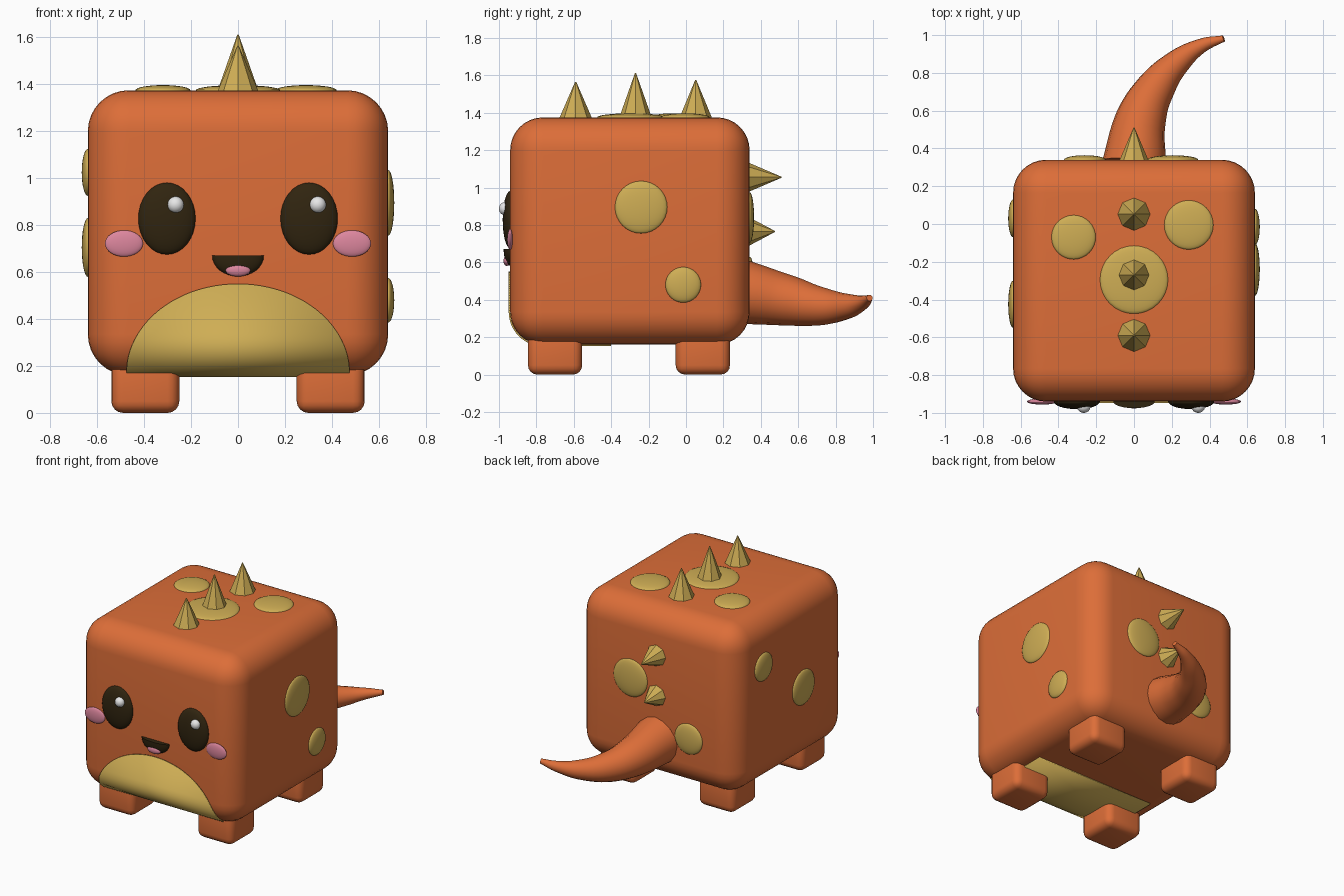
import bpy, bmesh, math
from mathutils import Matrix, Vector

cube = bpy.data.objects.get("Cube")
if cube:
    bpy.data.objects.remove(cube, do_unlink=True)


def material(name, rgb):
    m = bpy.data.materials.new(name)
    m.use_nodes = True
    m.diffuse_color = (*rgb, 1)
    bsdf = next(n for n in m.node_tree.nodes if n.type == 'BSDF_PRINCIPLED')
    bsdf.inputs["Base Color"].default_value = (*rgb, 1)
    return m


ORANGE = material("orange", (0.72, 0.155, 0.04))
TAN = material("tan", (0.62, 0.42, 0.09))
BROWN = material("dark brown", (0.03, 0.018, 0.005))
PINK = material("pink", (0.72, 0.24, 0.34))
WHITE = material("white", (0.85, 0.85, 0.85))


def finish(name, bm, mat, smooth=True):
    bmesh.ops.recalc_face_normals(bm, faces=bm.faces)
    me = bpy.data.meshes.new(name)
    bm.to_mesh(me)
    bm.free()
    me.materials.append(mat)
    ob = bpy.data.objects.new(name, me)
    bpy.context.collection.objects.link(ob)
    if smooth:
        bpy.ops.object.select_all(action='DESELECT')
        ob.select_set(True)
        bpy.context.view_layer.objects.active = ob
        bpy.ops.object.shade_smooth_by_angle(angle=math.radians(40))
    return ob


def rounded_box(name, lo, hi, radius, segments, mat):
    lo, hi = Vector(lo), Vector(hi)
    bm = bmesh.new()
    bmesh.ops.create_cube(bm, size=1, matrix=Matrix.Translation((lo + hi) / 2)
                          @ Matrix.Diagonal((*(hi - lo), 1)))
    bmesh.ops.bevel(bm, geom=bm.edges[:], offset=radius, segments=segments,
                    profile=0.5, affect='EDGES')
    return finish(name, bm, mat)


def ellipsoid(name, centre, radii, mat, cut_top=False):
    bm = bmesh.new()
    bmesh.ops.create_uvsphere(bm, u_segments=32, v_segments=16, radius=1)
    if cut_top:
        cut = bmesh.ops.bisect_plane(bm, geom=bm.verts[:] + bm.edges[:] + bm.faces[:],
                                     plane_co=(0, 0, 0), plane_no=(0, 0, 1), clear_outer=True)
        rim = [e for e in cut["geom_cut"] if isinstance(e, bmesh.types.BMEdge)]
        bmesh.ops.contextual_create(bm, geom=rim)
    bm.transform(Matrix.Translation(centre) @ Matrix.Diagonal((*radii, 1)))
    return finish(name, bm, mat)


def spike(name, base, direction, radius, length):
    turn = Vector((0, 0, 1)).rotation_difference(Vector(direction)).to_matrix().to_4x4()
    bm = bmesh.new()
    bmesh.ops.create_cone(bm, cap_ends=True, segments=8, radius1=radius, radius2=0.003,
                          depth=length, matrix=Matrix.Translation((0, 0, length / 2)))
    bm.transform(Matrix.Translation(base) @ turn)
    return finish(name, bm, TAN, smooth=False)


# Body and feet
FRONT, BACK, SIDE, BOTTOM, TOP = -0.94, 0.34, 0.64, 0.16, 1.375
rounded_box("body", (-SIDE, FRONT, BOTTOM), (SIDE, BACK, TOP), 0.175, 8, ORANGE)
for side, sx in (("left", 1), ("right", -1)):
    for end, y in (("front", -0.845), ("back", -0.055)):
        xs = sorted((sx * 0.25, sx * 0.54))
        rounded_box(f"{end}_{side}_foot", (xs[0], y, 0), (xs[1], y + 0.29, 0.25),
                    0.05, 4, ORANGE)

# Belly patch: an arch on the front that wraps under the body
profile = []
for i in range(25):
    a = math.pi / 2 * (1 - i / 24)
    profile.append((FRONT - 0.008, 0.335 + 0.215 * math.sin(a)))
for i in range(1, 13):
    a = math.pi / 2 * i / 12
    profile.append((-0.765 - 0.183 * math.cos(a), 0.335 - 0.183 * math.sin(a)))
profile.append((-0.40, BOTTOM - 0.008))
bm = bmesh.new()
previous = None
for y, z in profile:
    rise = max(0, (z - 0.17) / 0.38)
    w = max(0.004, 0.475 * math.sqrt(max(0, 1 - rise * rise)))
    row = [bm.verts.new((x, y, z)) for x in (-w, w)]
    if previous:
        bm.faces.new((previous[0], previous[1], row[1], row[0]))
    previous = row
belly = finish("belly_patch", bm, TAN)
shell = belly.modifiers.new("thickness", 'SOLIDIFY')
shell.thickness = 0.008

# Face
for side, sx in (("left", 1), ("right", -1)):
    ellipsoid(f"{side}_eye", (sx * 0.303, FRONT, 0.828), (0.122, 0.04, 0.153), BROWN)
    ellipsoid(f"{side}_eye_glint", (sx * 0.303 + 0.037, -0.968, 0.887),
              (0.035, 0.032, 0.035), WHITE)
    ellipsoid(f"{side}_cheek", (sx * 0.486, FRONT, 0.722), (0.081, 0.016, 0.056), PINK)
ellipsoid("mouth", (0, FRONT, 0.67), (0.11, 0.035, 0.088), BROWN, cut_top=True)
ellipsoid("tongue", (0, -0.958, 0.608), (0.053, 0.018, 0.027), PINK)

# Round spots, thin domes grouped by the face they sit on
for i, (x, y, r) in enumerate([(-0.32, -0.07, 0.117), (0.29, -0.005, 0.13), (0, -0.295, 0.18)]):
    ellipsoid(f"top_spot_{i + 1}", (x, y, TOP), (r, r, 0.022), TAN)
for i, (sx, y, z, r) in enumerate([(1, -0.24, 0.895, 0.14), (1, -0.015, 0.48, 0.095),
                                   (-1, 0.03, 1.025, 0.1), (-1, -0.425, 0.705, 0.125)]):
    ellipsoid(f"side_spot_{i + 1}", (sx * SIDE, y, z), (0.026, r, r), TAN)
for i, (x, z, r) in enumerate([(0.205, 0.84, 0.135), (-0.26, 0.52, 0.11)]):
    ellipsoid(f"back_spot_{i + 1}", (x, BACK, z), (r, 0.024, r), TAN)

# Spikes down the spine
for i, (y, tip) in enumerate([(-0.59, 1.565), (-0.27, 1.612), (0.052, 1.575)]):
    spike(f"top_spike_{i + 1}", (0, y, TOP - 0.01), (0, 0, 1), 0.09, tip - TOP + 0.01)
for i, (z, tip) in enumerate([(1.055, 0.51), (0.765, 0.475)]):
    spike(f"back_spike_{i + 1}", (0, BACK - 0.01, z), (0, 1, 0), 0.08, tip - BACK + 0.01)

# Tail: a tapered curve sweeping to the left
path = [(0, 0.31, 0.44, 0.17), (0.035, 0.55, 0.395, 0.135), (0.115, 0.72, 0.365, 0.103),
        (0.235, 0.86, 0.365, 0.068), (0.36, 0.945, 0.385, 0.038), (0.475, 0.982, 0.41, 0.017)]
curve = bpy.data.curves.new("tail", 'CURVE')
curve.dimensions = '3D'
curve.bevel_depth = 1
curve.bevel_resolution = 6
curve.use_fill_caps = True
spline = curve.splines.new('BEZIER')
spline.resolution_u = 6
spline.bezier_points.add(len(path) - 1)
for point, (x, y, z, r) in zip(spline.bezier_points, path):
    point.co = (x, y, z)
    point.radius = r
    point.handle_left_type = point.handle_right_type = 'AUTO'
curve.materials.append(ORANGE)
tail = bpy.data.objects.new("tail", curve)
bpy.context.collection.objects.link(tail)
bpy.ops.object.select_all(action='DESELECT')
tail.select_set(True)
bpy.context.view_layer.objects.active = tail
bpy.ops.object.convert(target='MESH')
bpy.ops.object.shade_smooth_by_angle(angle=math.radians(40))
